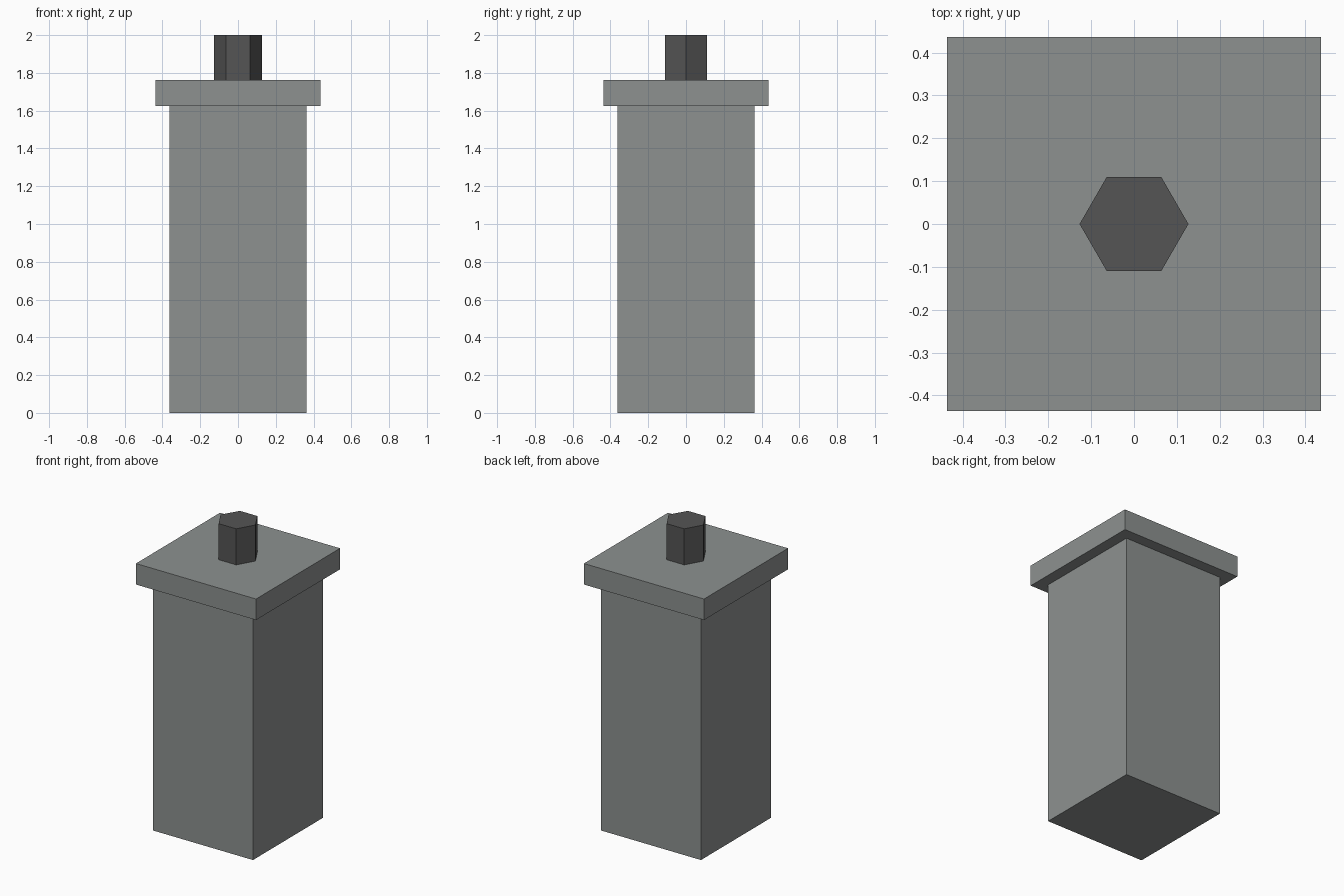
import bpy

old = bpy.data.objects.get("Cube")
if old:
    bpy.data.objects.remove(old, do_unlink=True)


def material(name, rgb):
    mat = bpy.data.materials.new(name)
    mat.use_nodes = True
    mat.diffuse_color = (*rgb, 1)
    mat.node_tree.nodes["Principled BSDF"].inputs["Base Color"].default_value = (*rgb, 1)
    return mat


def finish(name, mat):
    obj = bpy.context.object
    obj.name = obj.data.name = name
    obj.data.materials.append(mat)
    return obj


def block(name, width, bottom, top, mat):
    bpy.ops.mesh.primitive_cube_add(size=1, location=(0, 0, (bottom + top) / 2))
    bpy.context.object.scale = (width, width, top - bottom)
    bpy.ops.object.transform_apply(location=False, rotation=False, scale=True)
    return finish(name, mat)


def hexagon(name, radius, bottom, top, mat):
    # Corners point along x, flats face front and back
    bpy.ops.mesh.primitive_cylinder_add(
        vertices=6, radius=radius, depth=top - bottom,
        location=(0, 0, (bottom + top) / 2), rotation=(0, 0, 0.5235988))
    bpy.ops.object.transform_apply(location=False, rotation=True, scale=False)
    return finish(name, mat)


stone = material("stone grey", (0.266, 0.283, 0.279))
iron = material("dark grey", (0.091, 0.091, 0.091))

# Square shaft, overhanging cap slab and hexagonal top
SHAFT_TOP, CAP_TOP = 1.625, 1.763
block("shaft", 0.726, 0, SHAFT_TOP, stone)
block("cap_slab", 0.873, SHAFT_TOP, CAP_TOP, stone)
hexagon("hexagonal_top", 0.127, CAP_TOP, 2, iron)
